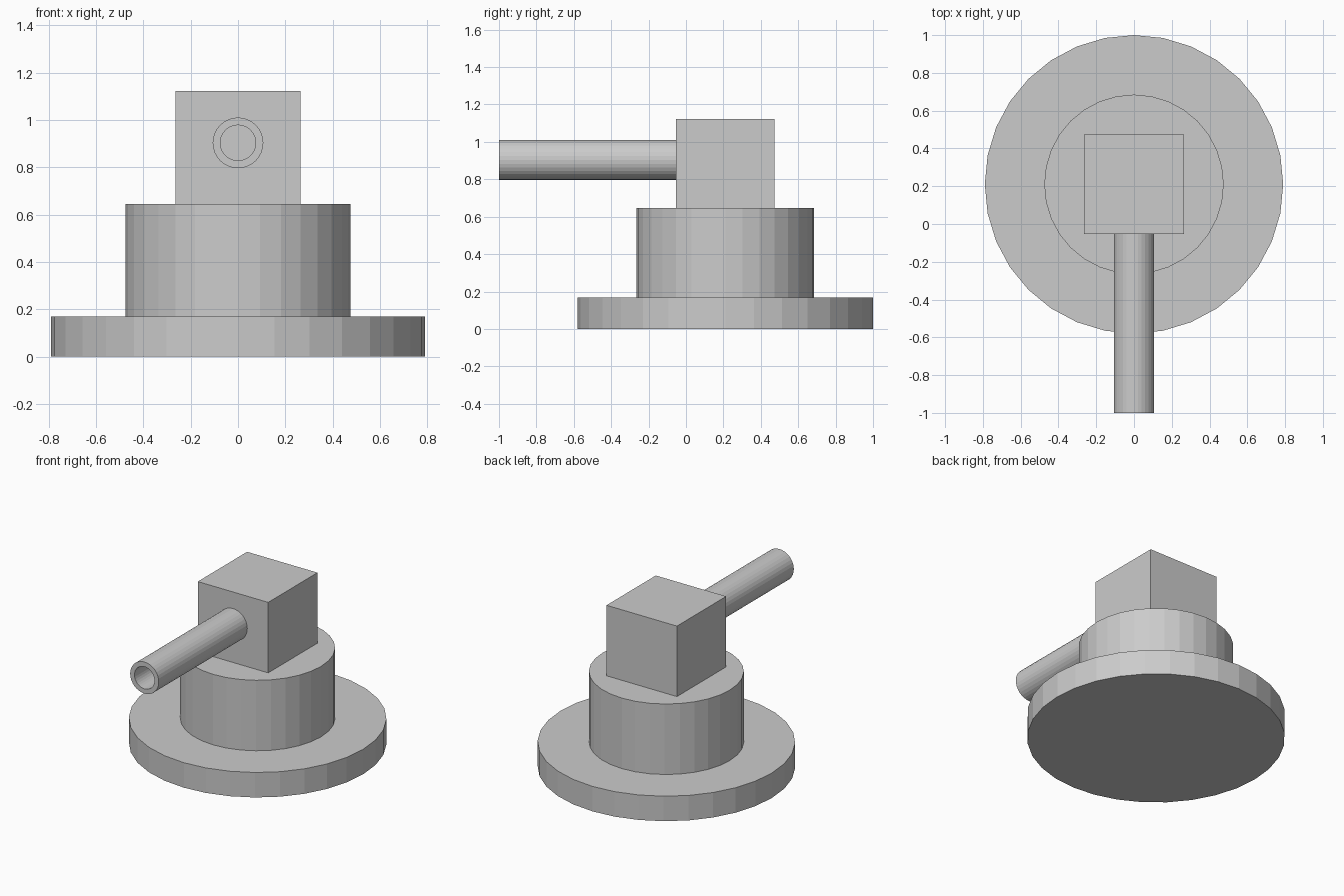
import bpy, bmesh
from math import cos, sin, tau

if "Cube" in bpy.data.objects:
    bpy.data.objects.remove(bpy.data.objects["Cube"])

CY = 0.21  # centre of the base in y
SIDES = 32


def disc(name, radius, z0, z1):
    bpy.ops.mesh.primitive_cylinder_add(vertices=SIDES, radius=radius, depth=z1 - z0,
                                        location=(0, CY, (z0 + z1) / 2))
    bpy.context.object.name = name


# Stepped round base
disc("base_plate", 0.79, 0.0, 0.169)
disc("pedestal", 0.475, 0.169, 0.646)

# Square head
bpy.ops.mesh.primitive_cube_add(size=1, location=(0, CY, 0.8845))
head = bpy.context.object
head.name = "head_block"
head.scale = (0.527, 0.527, 0.477)


# Hollow barrel along -y: rectangular wall section swept round the axis
def tube(name, r_out, r_in, y0, y1, z):
    bm = bmesh.new()
    section = [(r_out, y0), (r_out, y1), (r_in, y1), (r_in, y0)]
    rings = [[bm.verts.new((r * sin(tau * i / SIDES), y, z + r * cos(tau * i / SIDES)))
              for i in range(SIDES)] for r, y in section]
    for a, b in zip(rings, rings[1:] + rings[:1]):
        for i in range(SIDES):
            j = (i + 1) % SIDES
            bm.faces.new((a[i], a[j], b[j], b[i]))
    bmesh.ops.recalc_face_normals(bm, faces=bm.faces)
    mesh = bpy.data.meshes.new(name)
    bm.to_mesh(mesh)
    bm.free()
    bpy.context.collection.objects.link(bpy.data.objects.new(name, mesh))


tube("barrel", 0.107, 0.075, -1.0, CY - 0.2635, 0.904)
